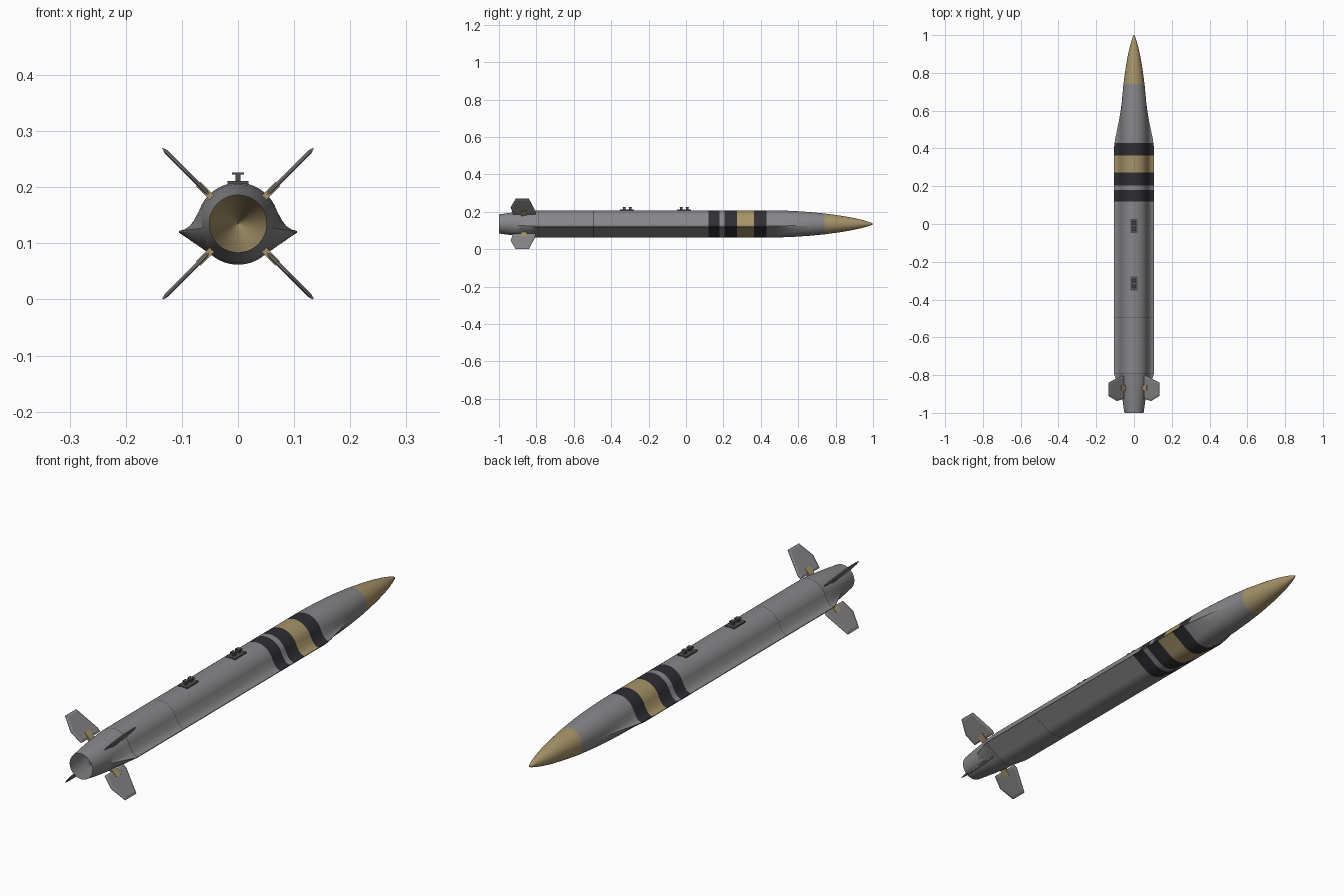
import bpy, bmesh, math
from mathutils import Matrix, Vector

cube = bpy.data.objects.get("Cube")
if cube:
    bpy.data.objects.remove(cube)

AXIS_Z = 0.135
R = 0.073


def material(name, rgb):
    m = bpy.data.materials.new(name)
    m.use_nodes = True
    m.diffuse_color = (*rgb, 1)
    m.node_tree.nodes["Principled BSDF"].inputs["Base Color"].default_value = (*rgb, 1)
    return m


GREY = material("hull grey", (0.24, 0.24, 0.25))
DARK = material("band charcoal", (0.028, 0.028, 0.034))
TAN = material("nose tan", (0.38, 0.29, 0.14))
METAL = material("lug dark grey", (0.08, 0.08, 0.085))
PALETTE = [GREY, DARK, TAN, METAL]


def finish(name, bm, mats, angle=30):
    bmesh.ops.recalc_face_normals(bm, faces=bm.faces)
    me = bpy.data.meshes.new(name)
    bm.to_mesh(me)
    bm.free()
    for m in mats:
        me.materials.append(m)
    ob = bpy.data.objects.new(name, me)
    bpy.context.collection.objects.link(ob)
    bpy.ops.object.select_all(action="DESELECT")
    ob.select_set(True)
    bpy.context.view_layer.objects.active = ob
    bpy.ops.object.shade_smooth_by_angle(angle=math.radians(angle))
    return ob


def interp(table, y):
    for (a, va), (b, vb) in zip(table, table[1:]):
        if a <= y <= b:
            return va + (vb - va) * (y - a) / (b - a)
    return 0.0


def loft(rings, closed):
    bm = bmesh.new()
    loops = [[bm.verts.new(p) for p in ring] for ring in rings]
    for a, b in zip(loops, loops[1:]):
        n = len(a)
        for i in range(n if closed else n - 1):
            j = (i + 1) % n
            bm.faces.new((a[i], a[j], b[j], b[i]))
    return bm, loops


# Painted bands and panel seams along the length: start, end, palette slot
BANDS = [(-0.792, -0.788, 3), (-0.496, -0.493, 3), (0.12, 0.18, 1),
         (0.205, 0.273, 1), (0.273, 0.363, 2), (0.363, 0.43, 1), (0.74, 1.0, 2)]


def paint(bm):
    for f in bm.faces:
        y = f.calc_center_median().y
        f.material_index = next((s for a, b, s in BANDS if a < y < b), 0)


# Hull radius and side-chine strength along the length
RADIUS = [(-1, .051), (-.95, .058), (-.9, .064), (-.84, .070), (-.79, R), (.42, R),
          (.5, .0722), (.58, .069), (.66, .0635), (.74, .056), (.82, .045),
          (.88, .035), (.93, .0245), (.97, .0135), (.99, .0065), (1, .001)]
CHINE = [(-.9, 0), (-.8, 1), (.41, 1), (.45, .85), (.5, .55), (.55, .3), (.6, .12), (.66, 0)]
stations = sorted({y for y, _ in RADIUS + CHINE} | {v for b in BANDS for v in b[:2]})

# Hollow hull, open at the tail
SIDES = 64
rings = []
for y in stations:
    r = interp(RADIUS, y)
    rings.append([(r * math.cos(math.tau * i / SIDES), y,
                   AXIS_Z + r * math.sin(math.tau * i / SIDES)) for i in range(SIDES)])
bm, loops = loft(rings, True)
bm.faces.new(loops[-1])
paint(bm)
finish("hull", bm, PALETTE)

# Side chines: concave above, flat below, blending into the hull at both ends
SECTION = [(.063, .0368), (.067, .028), (.072, .018), (.079, .005), (.086, -.004),
           (.095, -.010), (.105, -.013), (.105, -.016), (.074, -.037), (.042, -.0597)]
rings = []
for y in stations:
    if CHINE[0][0] <= y <= CHINE[-1][0]:
        r, s = interp(RADIUS, y), interp(CHINE, y)
        ring = []
        for p in SECTION:
            v = Vector(p)
            q = v.normalized() * (r * 0.997) * (1 - s) + v * (r / R) * s
            ring.append((q.x, y, AXIS_Z + q.y))
        rings.append(ring)
bm, loops = loft(rings, False)
paint(bm)
chines = finish("side_chines", bm, PALETTE)
chines.modifiers.new("Mirror", "MIRROR").use_axis[0] = True


def box(bm, centre, size):
    mat = Matrix.Translation(centre) @ Matrix.Diagonal((*size, 1))
    bmesh.ops.create_cube(bm, size=1, matrix=mat)


# Four tail fins with bevelled edges, each on a tan hub
OUTLINE = [(.074, -.805), (.09, -.803), (.19, -.84), (.19, -.91), (.127, -.937), (.074, -.925)]
centre = sum((Vector(p) for p in OUTLINE), Vector((0, 0))) / len(OUTLINE)
PLACES = {"upper_left": 45, "upper_right": 135, "lower_right": 225, "lower_left": 315}
for place, deg in PLACES.items():
    turn = Matrix.Translation((0, 0, AXIS_Z)) @ Matrix.Rotation(math.radians(-deg), 4, "Y")
    rings = []
    for scale, z in ((0.85, -.004), (1, -.001), (1, .001), (0.85, .004)):
        rings.append([(*(centre + (Vector(p) - centre) * scale), z) for p in OUTLINE])
    bm, loops = loft(rings, True)
    bm.faces.new(loops[0])
    bm.faces.new(loops[-1])
    bm.transform(turn)
    finish(place + "_fin", bm, [GREY], 10)

    bm = bmesh.new()
    box(bm, (.08, -.867, 0), (.04, .028, .011))
    bm.transform(turn)
    finish(place + "_fin_hub", bm, [TAN])

# Two hanger lugs on top: saddle plate with a pair of T posts
for name, y in (("front_lug", -.01), ("rear_lug", -.315)):
    bm = bmesh.new()
    box(bm, (0, y, .208), (.038, .074, .006))
    for dy in (-.016, .016):
        box(bm, (0, y + dy, .216), (.009, .014, .014))
        box(bm, (0, y + dy, .2245), (.021, .018, .004))
    finish(name, bm, [METAL])
